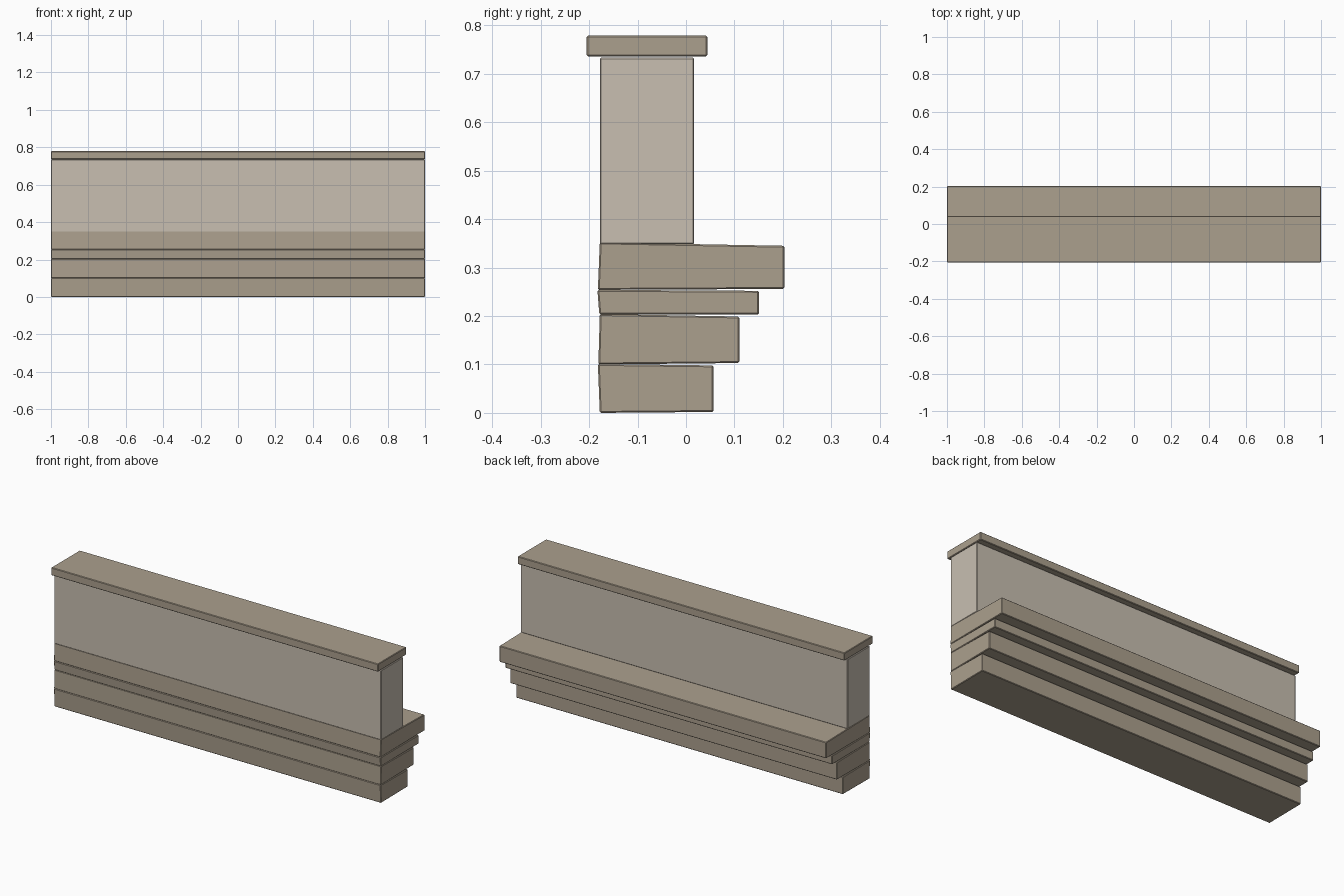
import bpy

if "Cube" in bpy.data.objects:
    bpy.data.objects.remove(bpy.data.objects["Cube"])


def material(name, rgb):
    mat = bpy.data.materials.new(name)
    mat.diffuse_color = (*rgb, 1)
    mat.use_nodes = True
    mat.node_tree.nodes["Principled BSDF"].inputs["Base Color"].default_value = mat.diffuse_color
    return mat


TRIM = material("tan_stone", (0.41, 0.35, 0.27))
PLASTER = material("light_plaster", (0.58, 0.52, 0.44))


def course(name, profile, mat):
    """Extrude a (y, z) section along the full length, with a worn edge."""
    n = len(profile)
    verts = [(x, y, z) for x in (-1, 1) for y, z in profile]
    faces = [tuple(reversed(range(n))), tuple(range(n, 2 * n))]
    faces += [(i, (i + 1) % n, n + (i + 1) % n, n + i) for i in range(n)]
    mesh = bpy.data.meshes.new(name)
    mesh.from_pydata(verts, [], faces)
    mesh.materials.append(mat)
    obj = bpy.data.objects.new(name, mesh)
    bpy.context.collection.objects.link(obj)
    bevel = obj.modifiers.new("edge_wear", 'BEVEL')
    bevel.width = 0.003
    bevel.segments = 1
    return obj


# Stepped base courses, slightly uneven, each reaching further back
course("base_course", [(-0.178, 0), (0.057, 0.002), (0.057, 0.098), (-0.182, 0.101)], TRIM)
course("second_course", [(-0.181, 0.1), (0.110, 0.103), (0.110, 0.199), (-0.178, 0.204)], TRIM)
course("thin_course", [(-0.179, 0.203), (0.151, 0.203), (0.151, 0.252), (-0.183, 0.254)], TRIM)
course("ledge", [(-0.182, 0.254), (0.203, 0.256), (0.203, 0.345), (-0.178, 0.352)], TRIM)

# Upright wall and its overhanging cap
course("wall", [(-0.178, 0.348), (0.017, 0.348), (0.017, 0.734), (-0.178, 0.734)], PLASTER)
course("cap", [(-0.205, 0.736), (0.044, 0.736), (0.044, 0.779), (-0.205, 0.779)], TRIM)
